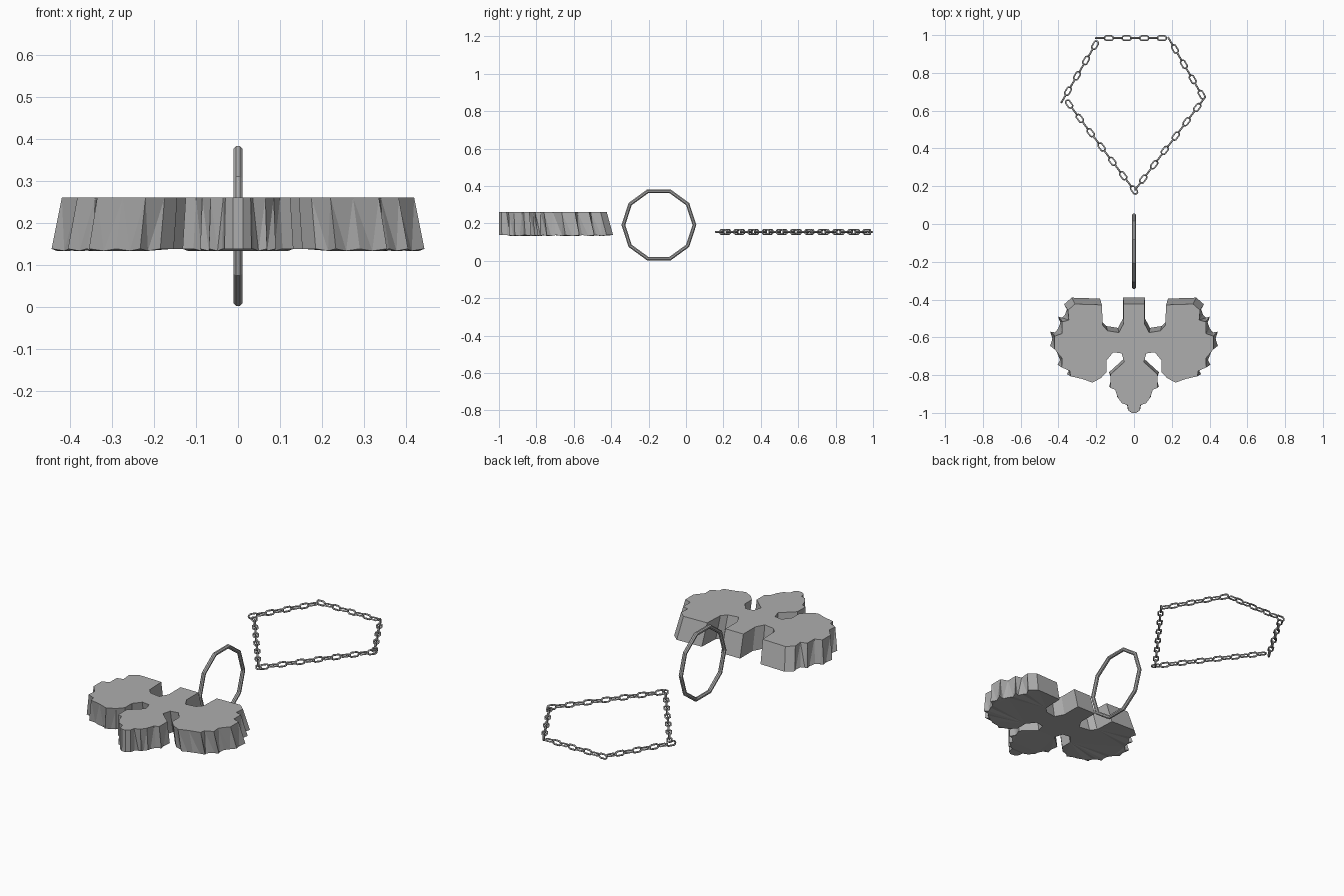
import bpy, bmesh, math
from mathutils import Vector

cube = bpy.data.objects.get("Cube")
if cube:
    bpy.data.objects.remove(cube, do_unlink=True)

# One metal colour for every part
STEEL = (0.42, 0.42, 0.42, 1)
steel = bpy.data.materials.new("steel_grey")
steel.use_nodes = True
steel.diffuse_color = STEEL
shader = steel.node_tree.nodes["Principled BSDF"]
shader.inputs["Base Color"].default_value = STEEL


def add_object(name, mesh):
    obj = bpy.data.objects.new(name, mesh)
    bpy.context.scene.collection.objects.link(obj)
    return obj


def torus_mesh(name, major, minor, steps, sides, stretch=0.0):
    """Torus lying in XY; stretch pulls its two halves apart along X."""
    bm = bmesh.new()
    rings = []
    for i in range(steps):
        a = math.tau * i / steps
        ring = []
        for j in range(sides):
            b = math.tau * (j + 0.5) / sides
            r = major + minor * math.cos(b)
            x = r * math.cos(a) + math.copysign(stretch, math.cos(a))
            ring.append(bm.verts.new((x, r * math.sin(a), minor * math.sin(b))))
        rings.append(ring)
    for i in range(steps):
        p, q = rings[i], rings[(i + 1) % steps]
        for j in range(sides):
            k = (j + 1) % sides
            bm.faces.new((p[j], q[j], q[k], p[k]))
    mesh = bpy.data.meshes.new(name)
    bm.to_mesh(mesh)
    bm.free()
    mesh.materials.append(steel)
    return mesh


# Pendant: half outline from the back arm round to the front tip
half = [(.058, -.39), (.058, -.5), (.085, -.55), (.148, -.54), (.175, -.51),
        (.18, -.395), (.33, -.39), (.37, -.425), (.365, -.48), (.402, -.49),
        (.402, -.555), (.444, -.57), (.444, -.645), (.402, -.695),
        (.405, -.745), (.36, -.765), (.355, -.795), (.29, -.81),
        (.233, -.83), (.185, -.805), (.153, -.77), (.153, -.705),
        (.116, -.66), (.069, -.667), (.055, -.715), (.132, -.785),
        (.132, -.86), (.106, -.87), (.09, -.915), (.069, -.945),
        (.037, -.957), (.032, -.985), (.012, -1.0)]
outline = [Vector(p) for p in half]
outline += [Vector((-x, y)) for x, y in reversed(half)]
BOTTOM, TOP, GROOVE_Z, TAPER = 0.138, 0.26, 0.133, 0.945

bm = bmesh.new()
low = [bm.verts.new((p.x, p.y, BOTTOM)) for p in outline]
high = [bm.verts.new((p.x * TAPER, (p.y + 1) * TAPER - 1, TOP)) for p in outline]
base = []
for i, p in enumerate(outline):
    j = (i + 1) % len(outline)
    q = outline[j]
    base.append(low[i])
    edge, mid = q - p, (p + q) / 2
    # Outer lobe edges get a carved groove, the inner walls stay plain
    outer = abs(mid.x) > 0.2 and mid.y < -0.42 or mid.y < -0.8
    if outer and edge.length > 0.03:
        inward = Vector((edge.y, -edge.x)).normalized() * 0.012
        m = bm.verts.new((mid.x + inward.x, mid.y + inward.y, GROOVE_Z))
        base.append(m)
        bm.faces.new((low[i], m, high[i]))
        bm.faces.new((m, low[j], high[j]))
        bm.faces.new((high[i], m, high[j]))
    else:
        bm.faces.new((low[i], low[j], high[j], high[i]))
caps = [bm.faces.new(high), bm.faces.new(base)]
bmesh.ops.triangulate(bm, faces=caps)
bmesh.ops.recalc_face_normals(bm, faces=bm.faces)
pendant_mesh = bpy.data.meshes.new("pendant")
bm.to_mesh(pendant_mesh)
bm.free()
pendant_mesh.materials.append(steel)
add_object("pendant", pendant_mesh)

# Ten-sided ring standing upright between pendant and chain
ring = add_object("ring", torus_mesh("ring", 0.19, 0.011, 10, 8))
ring.rotation_euler = (0, math.pi / 2, 0)
ring.rotation_euler = (math.pi / 2, 0, math.pi / 2)
ring.location = (0, -0.145, 0.192)

# Chain: straight runs of alternating flat and upright links
link_mesh = torus_mesh("chain_link", 0.0125, 0.0048, 10, 6, stretch=0.011)
for poly in link_mesh.polygons:
    poly.use_smooth = True
runs = [  # start, end, link count, first link lies flat
    ((-.344, .635), (0, .18), 13, True),
    ((-.373, .663), (-.206, .947), 8, False),
    ((-.18, .984), (.148, .984), 8, False),
    ((.193, .967), (.358, .685), 8, False),
    ((.02, .2), (.364, .655), 13, False),
]
for start, end, count, flat in runs:
    a, b = Vector(start), Vector(end)
    heading = math.atan2(b.y - a.y, b.x - a.x)
    for i in range(count):
        p = a.lerp(b, i / (count - 1))
        link = add_object("chain_link", link_mesh)
        link.location = (p.x, p.y, 0.155)
        lies_flat = (i % 2 == 0) == flat
        link.rotation_euler = (0 if lies_flat else math.pi / 2, 0, heading)
